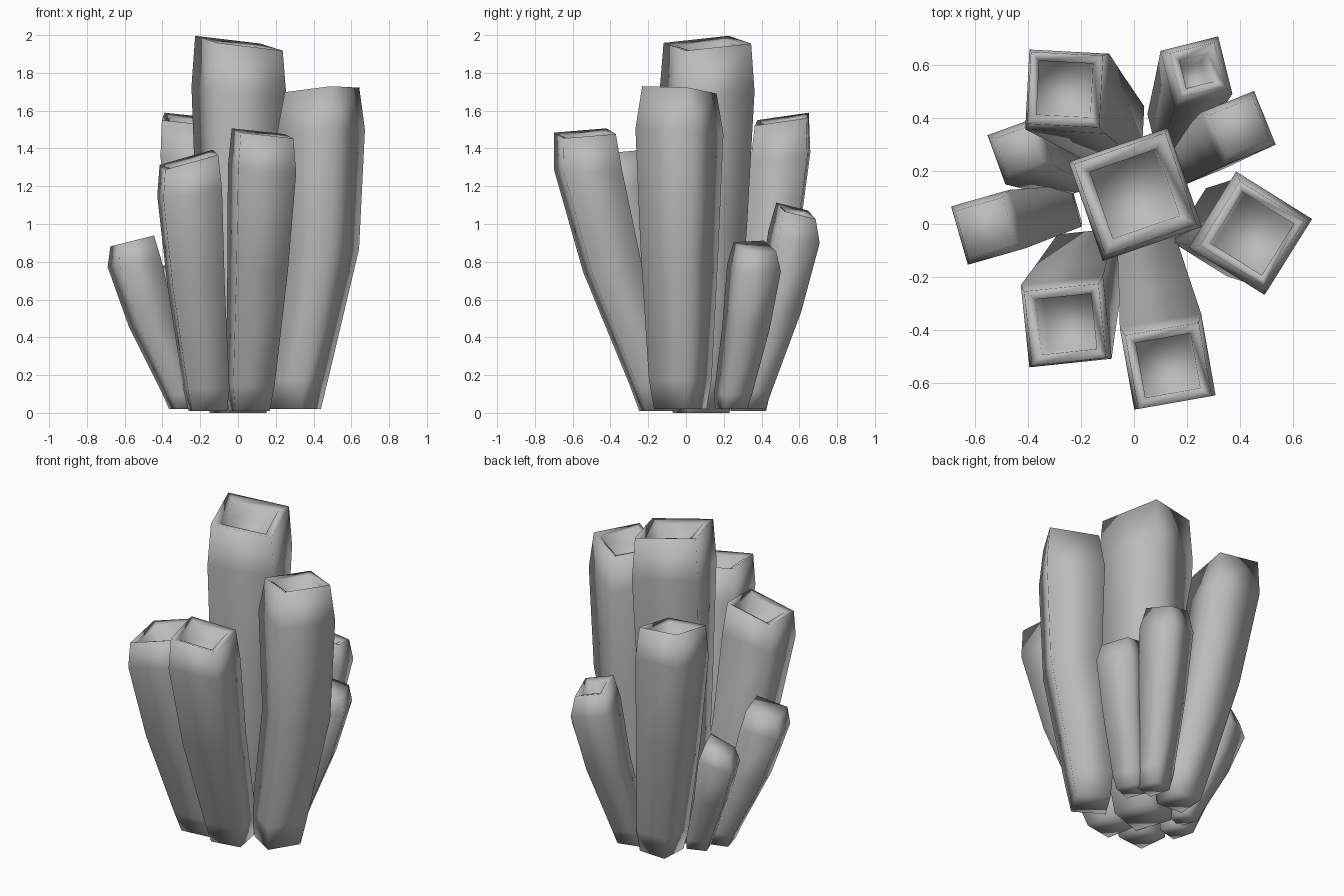
import bpy, bmesh
from math import cos, sin, radians, pi
from mathutils import Vector

cube = bpy.data.objects.get("Cube")
if cube:
    bpy.data.objects.remove(cube)

stone = bpy.data.materials.new("grey_stone")
stone.use_nodes = True
GREY = (0.5, 0.5, 0.5, 1)
stone.diffuse_color = GREY
stone.node_tree.nodes["Principled BSDF"].inputs["Base Color"].default_value = GREY


def tube(name, base, tip, side, turn, tilt, bend=0.62, rim=0.94, lip=0.7):
    """Bent square column with a slanted rim; a lip above zero makes a hollow end."""
    base, tip = Vector(base), Vector(tip)
    # height fraction, share of the sideways lean, width, share of the rim slant
    rings = [(0, 0, 0.62, 0), (0.09, 0.07, 0.74, 0), (0.5, bend, 0.92, 0.2),
             (0.87, 0.96, 1.04, 0.6), (1, 1, rim, 1)]
    bm = bmesh.new()

    def ring(t, lean, width, slant, drop=0.0):
        centre = base.lerp(tip, lean)
        centre.z = base.z + (tip.z - base.z) * t
        centre += Vector((tilt[0], tilt[1], -1)) * drop
        radius = side * width / 2 ** 0.5
        verts = []
        for i in range(4):
            a = radians(turn) + pi / 4 + i * pi / 2
            x, y = radius * cos(a), radius * sin(a)
            z = slant * (x * tilt[0] + y * tilt[1])
            verts.append(bm.verts.new(centre + Vector((x, y, z))))
        return verts

    loops = [ring(*r) for r in rings]
    if lip:
        loops.append(ring(1, 1, lip, 1, 0.015))
        loops.append(ring(1, 1, lip, 1, 0.12))
    for low, high in zip(loops, loops[1:]):
        for i in range(4):
            j = (i + 1) % 4
            bm.faces.new((low[i], low[j], high[j], high[i]))
    bm.faces.new(loops[0][::-1])
    bm.faces.new(loops[-1])
    mesh = bpy.data.meshes.new(name)
    bm.to_mesh(mesh)
    bm.free()
    mesh.materials.append(stone)
    mesh.shade_smooth()
    bpy.context.collection.objects.link(bpy.data.objects.new(name, mesh))


# Tall hollow columns
tube("centre_tube", (0, 0.08, 0), (0.005, 0.113, 1.957), 0.38, 19, (-0.14, 0.06), rim=0.96)
tube("front_tube", (0.06, -0.14, 0.01), (0.13, -0.535, 1.48), 0.3, 10, (-0.12, 0.06))
tube("front_right_tube", (-0.16, -0.12, 0.01), (-0.26, -0.38, 1.34), 0.3, 6, (0.27, 0.12))
tube("left_tube", (0.3, -0.03, 0.02), (0.445, -0.035, 1.71), 0.325, -32, (0.08, -0.08), 0.93, 0.88)
tube("back_right_tube", (-0.06, 0.33, 0.01), (-0.26, 0.507, 1.555), 0.29, -3, (-0.1, 0.15))

# Short outer shoots, mostly closed
tube("right_shoot", (-0.28, 0.05, 0.02), (-0.56, -0.015, 0.91), 0.22, 16, (0.25, 0), rim=0.85, lip=0)
tube("back_right_shoot", (-0.22, 0.18, 0.02), (-0.435, 0.28, 0.75), 0.19, 20, (0.5, 0.1), rim=0.75, lip=0)
tube("back_shoot", (0.14, 0.34, 0.02), (0.24, 0.582, 1.07), 0.215, 14, (-0.2, -0.3), rim=0.8, lip=0.5)
tube("back_left_shoot", (0.22, 0.24, 0.02), (0.4, 0.365, 0.88), 0.21, 22, (-0.32, -0.08), rim=0.82, lip=0)
